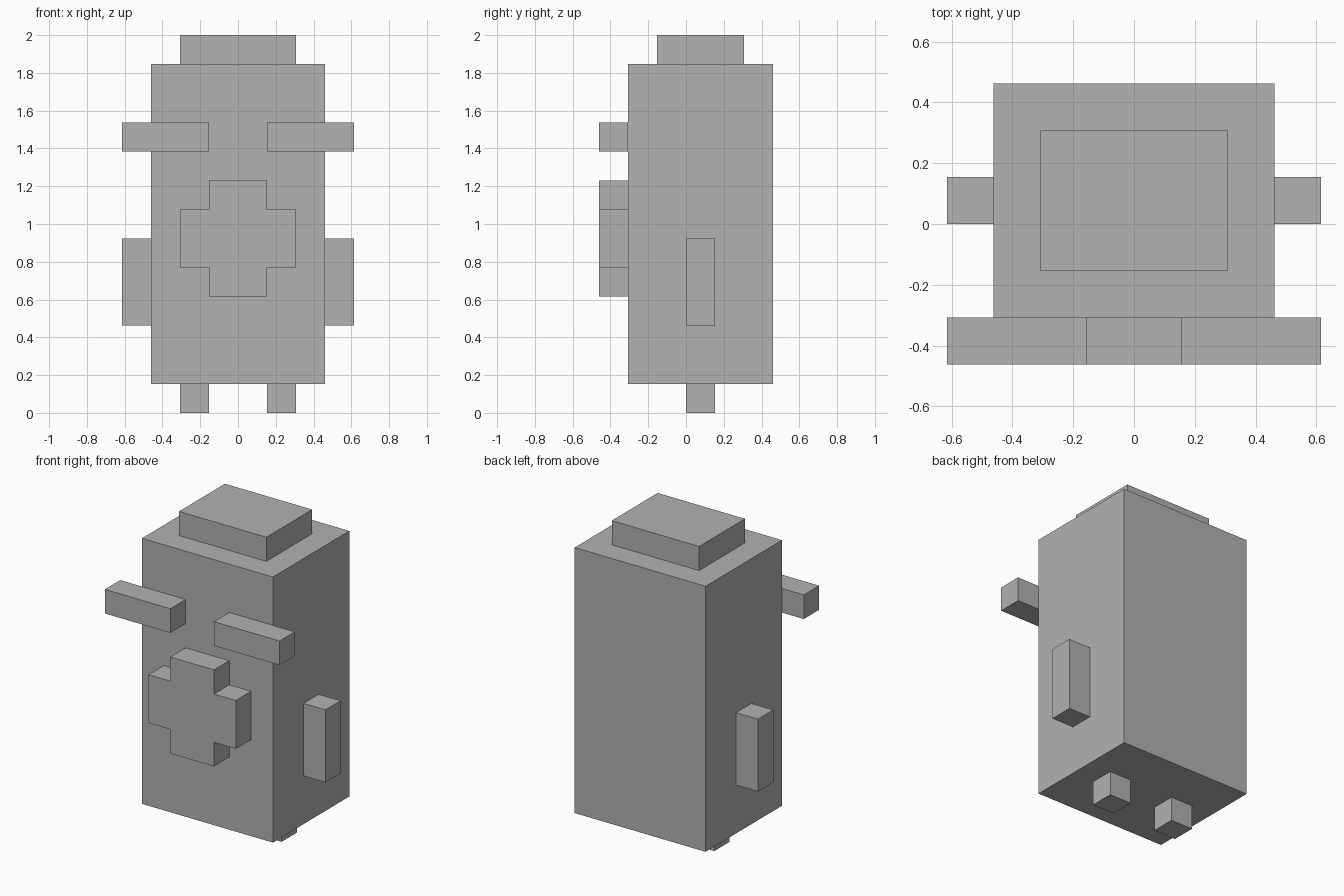
import bpy
import bmesh
from mathutils import Vector

cube = bpy.data.objects.get("Cube")
if cube:
    bpy.data.objects.remove(cube, do_unlink=True)

U = 2 / 13  # one block of the model

grey = bpy.data.materials.new("grey")
grey.use_nodes = True
colour = (0.445, 0.445, 0.445, 1)
grey.diffuse_color = colour
grey.node_tree.nodes["Principled BSDF"].inputs["Base Color"].default_value = colour


def add_object(name, bm):
    bmesh.ops.recalc_face_normals(bm, faces=bm.faces)
    mesh = bpy.data.meshes.new(name)
    bm.to_mesh(mesh)
    bm.free()
    mesh.materials.append(grey)
    obj = bpy.data.objects.new(name, mesh)
    bpy.context.collection.objects.link(obj)
    return obj


def box(name, low, high):
    """Box between two corners given in blocks."""
    low, high = Vector(low) * U, Vector(high) * U
    bm = bmesh.new()
    bmesh.ops.create_cube(bm, size=1)
    bmesh.ops.scale(bm, vec=high - low, verts=bm.verts)
    bmesh.ops.translate(bm, vec=(low + high) / 2, verts=bm.verts)
    return add_object(name, bm)


def pair(name, low, high):
    """Left box and its mirrored right twin."""
    box("left_" + name, low, high)
    box("right_" + name, (-high[0], low[1], low[2]), (-low[0], high[1], high[2]))


# Body and head cap
box("body", (-3, -2, 1), (3, 3, 12))
box("cap", (-2, -1, 12), (2, 2, 13))

# Brows, arms and feet
pair("brow", (1, -3, 9), (4, -2, 10))
pair("arm", (3, 0, 3), (4, 1, 6))
pair("foot", (1, 0, 0), (2, 1, 1))

# Cross-shaped snout, extruded back to the body
quarter = [(2, 1), (1, 1), (1, 2)]
outline = quarter + [(-x, z) for x, z in reversed(quarter)]
outline += [(-x, -z) for x, z in outline]
bm = bmesh.new()
front = bm.faces.new([bm.verts.new((x * U, -3 * U, (z + 6) * U)) for x, z in outline])
extruded = bmesh.ops.extrude_face_region(bm, geom=[front], use_keep_orig=True)
back = [v for v in extruded["geom"] if isinstance(v, bmesh.types.BMVert)]
bmesh.ops.translate(bm, vec=(0, U, 0), verts=back)
add_object("snout", bm)
